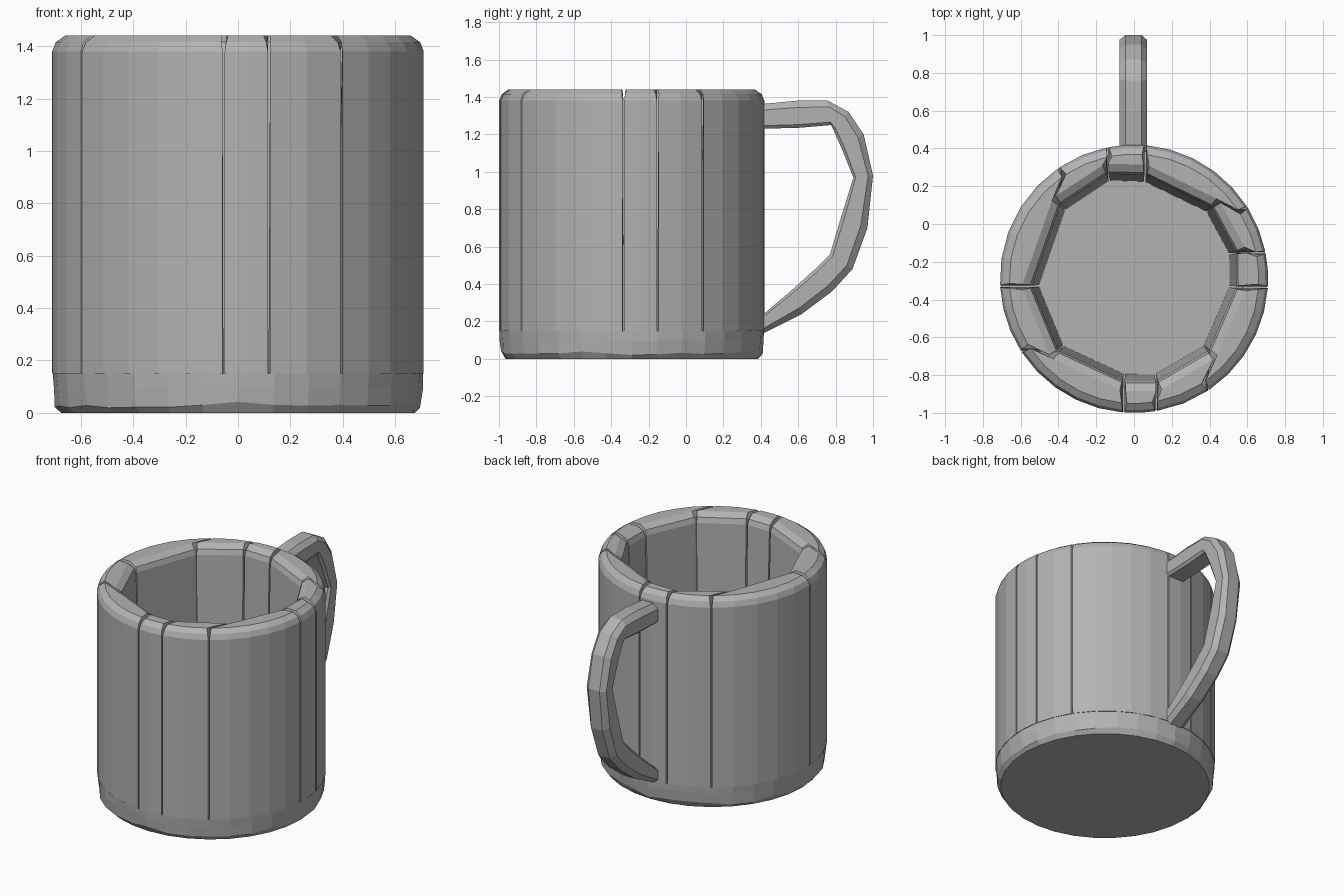
import bpy
import bmesh
import math
import random
from mathutils import Vector

random.seed(4)
if "Cube" in bpy.data.objects:
    bpy.data.objects.remove(bpy.data.objects["Cube"])

CENTRE = Vector((0, -0.29))
RADIUS = 0.71
HEIGHT = 1.44
FLOOR = 0.15

clay = bpy.data.materials.new("grey_clay")
clay.use_nodes = True
GREY = (0.45, 0.45, 0.45, 1)
clay.diffuse_color = GREY
clay.node_tree.nodes["Principled BSDF"].inputs["Base Color"].default_value = GREY


def loft(name, rings):
    """Skin a list of equal closed rings and cap both ends."""
    bm = bmesh.new()
    loops = [[bm.verts.new(p) for p in ring] for ring in rings]
    n = len(loops[0])
    for a, b in zip(loops, loops[1:]):
        for i in range(n):
            j = (i + 1) % n
            bm.faces.new((a[i], a[j], b[j], b[i]))
    bm.faces.new(loops[0])
    bm.faces.new(loops[-1])
    bmesh.ops.recalc_face_normals(bm, faces=bm.faces)
    mesh = bpy.data.meshes.new(name)
    bm.to_mesh(mesh)
    bm.free()
    mesh.materials.append(clay)
    obj = bpy.data.objects.new(name, mesh)
    bpy.context.collection.objects.link(obj)
    return obj


def polar(radius, angle):
    return CENTRE + Vector((math.cos(angle), math.sin(angle))) * radius


# Base: a shallow disc with a chipped lower edge
SIDES = 32
base_rings = []
for z, r, wobble in ((0, 0.675, 0), (0.03, 0.7, 0.012), (0.1, 0.707, 0.01), (FLOOR, 0.707, 0)):
    ring = []
    for i in range(SIDES):
        p = polar(r - random.uniform(0, wobble) * 0.5, math.tau * i / SIDES)
        ring.append((p.x, p.y, z + random.uniform(-wobble, wobble)))
    base_rings.append(ring)
loft("base", base_rings)

# Wall: staves with a curved outside and a flat inside, split by thin seams
# Each seam runs from its outer point to its inner point.
seams = [
    ((0.70, -0.15), (0.54, -0.15)), ((0.60, 0.09), (0.41, 0.09)),
    ((0.06, 0.42), (0.06, 0.26)), ((-0.14, 0.41), (-0.14, 0.265)),
    ((-0.40, 0.30), (-0.39, 0.10)), ((-0.71, -0.33), (-0.54, -0.33)),
    ((-0.59, -0.67), (-0.40, -0.67)), ((-0.055, -1.0), (-0.055, -0.83)),
    ((0.12, -1.0), (0.12, -0.83)), ((0.395, -0.88), (0.395, -0.67)),
    ((0.71, -0.335), (0.54, -0.335)),
]


def angle_of(p):
    d = Vector(p) - CENTRE
    return math.atan2(d.y, d.x)


def stave(name, start, end):
    a0, a1 = angle_of(start[0]), angle_of(end[0])
    if a1 < a0:
        a1 += math.tau
    gap = 0.006
    steps = max(2, round((a1 - a0) / 0.19))
    rings = []
    # height, outer inset, inner inset, extra seam opening
    for z, out_in, in_out, open_up in (
            (FLOOR, 0, -0.035, 0), (1.38, 0, 0, 0),
            (1.415, 0.014, 0.012, 0.006), (HEIGHT, 0.05, 0.055, 0.014)):
        g = gap + open_up
        outer = [polar(RADIUS - out_in, a0 + g + (a1 - a0 - 2 * g) * i / steps)
                 for i in range(steps + 1)]
        inner = []
        first, last = Vector(start[1]), Vector(end[1])
        along = (last - first).normalized()
        for p, sign in ((last, -1), (first, 1)):
            d = (p - CENTRE).normalized()
            inner.append(p + d * in_out + along * sign * g * 0.8)
        rings.append([(p.x, p.y, z) for p in outer + inner])
    loft(name, rings)


for k, seam in enumerate(seams):
    stave(f"wall_stave_{k + 1}", seam, seams[(k + 1) % len(seams)])

# Handle: a chamfered bar swept round, as outer and inner (y, z) pairs
stations = [
    ((0.38, 1.36), (0.38, 1.23)), ((0.59, 1.38), (0.60, 1.235)),
    ((0.76, 1.38), (0.775, 1.25)), ((0.87, 1.32), (0.79, 1.22)),
    ((0.95, 1.20), (0.83, 1.13)), ((1.00, 0.98), (0.895, 0.97)),
    ((0.97, 0.70), (0.83, 0.76)), ((0.89, 0.48), (0.77, 0.56)),
    ((0.78, 0.36), (0.69, 0.48)), ((0.62, 0.24), (0.58, 0.38)),
    ((0.38, 0.12), (0.38, 0.21)),
]
# Cross-section: x, and the fraction of the way from outer to inner
section = [(-0.045, 0), (0.04, 0), (0.07, 0.25), (0.07, 0.88),
           (0.055, 1), (-0.06, 1), (-0.078, 0.88), (-0.078, 0.25)]
handle_rings = []
for outer, inner in stations:
    o, i = Vector(outer), Vector(inner)
    handle_rings.append([(x, *o.lerp(i, t)) for x, t in section])
loft("handle", handle_rings)
